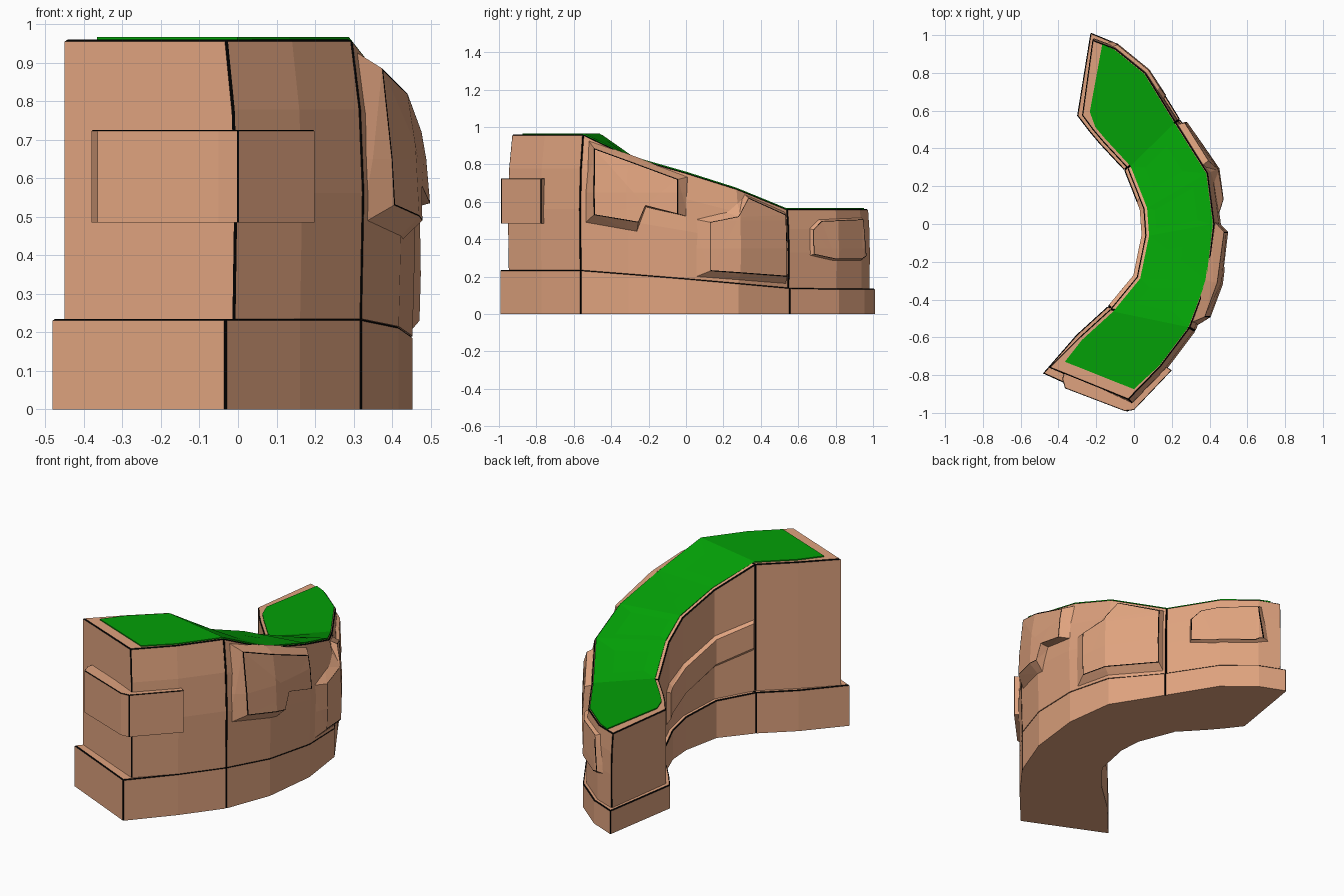
import bpy, bmesh
from mathutils import Vector

cube = bpy.data.objects.get("Cube")
if cube:
    bpy.data.objects.remove(cube, do_unlink=True)


def material(name, rgb):
    m = bpy.data.materials.new(name)
    m.use_nodes = True
    m.diffuse_color = (*rgb, 1)
    bsdf = m.node_tree.nodes["Principled BSDF"]
    bsdf.inputs["Base Color"].default_value = (*rgb, 1)
    bsdf.inputs["Roughness"].default_value = 0.9
    return m


CLAY = material("clay_tan", (0.74, 0.365, 0.21))
GRASS = material("grass_green", (0.001, 0.35, 0.002))
INK = material("seam_black", (0.0, 0.0, 0.0))

# Stations along the curved wall: convex edge, concave edge, wall top, base top
STATIONS = [
    ((-0.03, -0.93), (-0.45, -0.76), 0.96, 0.235),
    ((0.14, -0.755), (-0.29, -0.60), 0.96, 0.235),
    ((0.295, -0.55), (-0.125, -0.45), 0.96, 0.235),
    ((0.39, -0.30), (0.015, -0.28), 0.84, 0.215),
    ((0.425, 0.0), (0.06, -0.06), 0.755, 0.19),
    ((0.39, 0.27), (0.05, 0.08), 0.67, 0.165),
    ((0.22, 0.54), (-0.035, 0.295), 0.56, 0.14),
    ((0.06, 0.80), (-0.165, 0.435), 0.56, 0.135),
    ((-0.10, 0.93), (-0.22, 0.50), 0.56, 0.135),
    ((-0.22, 0.975), (-0.275, 0.575), 0.56, 0.135),
]
LAST = len(STATIONS) - 1
SECTIONS = {"front": (0, 2), "middle": (2, 6), "back": (6, LAST)}
PROFILE = [(0, 0.028), (0.45, 0.035), (0.75, 0.025), (1, 0)]


def lerp_table(table, t):
    for (a, va), (b, vb) in zip(table, table[1:]):
        if t <= b:
            return va + (vb - va) * max(0, (t - a) / (b - a))
    return table[-1][1]


def normal(i, side):
    """Outward plan direction at station i; side 0 is convex, 1 concave."""
    a = Vector(STATIONS[max(i - 1, 0)][side])
    b = Vector(STATIONS[min(i + 1, LAST)][side])
    d = (b - a).normalized()
    return Vector((d.y, -d.x)) * (1 if side == 0 else -1)


def edge(i, side, offset, ends=((0, 0), (0, 0))):
    p = Vector(STATIONS[i][side]) + normal(i, side) * offset
    if i == 0:
        p += Vector(ends[0])
    if i == LAST:
        p += Vector(ends[1])
    return p


def finish(name, bm, mat):
    me = bpy.data.meshes.new(name)
    bm.to_mesh(me)
    bm.free()
    me.materials.append(mat)
    me.materials.append(INK)
    ob = bpy.data.objects.new(name, me)
    bpy.context.collection.objects.link(ob)


def has_seam(e):
    """Sharp edges get a dark chamfer, except undersides and the concave end corners."""
    if e.calc_face_angle(0) < 0.5 or any(f.normal.z < -0.8 for f in e.link_faces):
        return False
    a, b = (v.co for v in e.verts)
    return not (abs(a.z - b.z) > 0.05 and a.x < -0.25)


def loft(name, rings, mat, seam=0):
    bm = bmesh.new()
    rows = [[bm.verts.new(p) for p in ring] for ring in rings]
    n = len(rows[0])
    for a, b in zip(rows, rows[1:]):
        for k in range(n):
            m = (k + 1) % n
            if k == n - 3:  # twisted top face: same diagonal on wall and grass
                bm.faces.new((a[k], a[m], b[m]))
                bm.faces.new((a[k], b[m], b[k]))
            else:
                bm.faces.new((a[k], a[m], b[m], b[k]))
    bm.faces.new(rows[0])
    bm.faces.new(rows[-1])
    bmesh.ops.recalc_face_normals(bm, faces=bm.faces)
    if seam:
        bmesh.ops.bevel(bm, geom=[e for e in bm.edges if has_seam(e)], offset=seam,
                        segments=1, affect='EDGES', clamp_overlap=True, material=1)
    finish(name, bm, mat)


def bulge_scale(i):
    return 0.3 if i > 6 else 1 - 0.5 * (i == 6)


def wall_ring(i):
    zt, zb = STATIONS[i][2:]
    ring = [(*edge(i, 0, off * bulge_scale(i)), zb + (zt - zb) * t) for t, off in PROFILE]
    inner = edge(i, 1, 0)
    return ring + [(*inner, zt), (*inner, zb)]


def slab_ring(i, outer, inner, low, high, ends):
    o, c = edge(i, 0, outer, ends[0]), edge(i, 1, inner, ends[1])
    return [(*o, low), (*o, high), (*c, high), (*c, low)]


# Wall, base and grass for each of the three sections
base_ends = [((-0.022, -0.045), (-0.02, 0.012)), ((-0.018, -0.045), (-0.01, 0.01))]
grass_ends = [((0.035, 0.05), (0.055, -0.015)), ((0.07, 0.045), (0.025, 0.007))]
for label, (first, last) in SECTIONS.items():
    span = range(first, last + 1)
    loft(label + "_wall", [wall_ring(i) for i in span], CLAY, 0.005)
    loft(label + "_base",
         [slab_ring(i, 0.028, 0.02, 0, STATIONS[i][3], base_ends) for i in span], CLAY, 0.005)
    loft(label + "_grass",
         [slab_ring(i, -0.008, -0.02, STATIONS[i][2] - 0.003, STATIONS[i][2] + 0.006, grass_ends)
          for i in span], GRASS)


def on_wall(side, y, z, offset):
    """Point on the wall face at depth y and height z, pushed outward."""
    i = 0
    while i < LAST - 1 and STATIONS[i + 1][side][1] < y:
        i += 1
    a, b = STATIONS[i], STATIONS[i + 1]
    t = (y - a[side][1]) / (b[side][1] - a[side][1])
    p = Vector(a[side]).lerp(Vector(b[side]), t)
    n = normal(i, side).lerp(normal(i + 1, side), t).normalized()
    if side == 0:
        zt, zb = (a[k] + (b[k] - a[k]) * t for k in (2, 3))
        scale = bulge_scale(i) + (bulge_scale(i + 1) - bulge_scale(i)) * t
        offset += lerp_table(PROFILE, (z - zb) / (zt - zb)) * scale
    p += n * offset
    return (*p, z)


def panel(name, side, outer, inner, height, border=0):
    """Raised stone plate with sloped sides and a thin dark border, following the wall."""
    bm = bmesh.new()
    cy, cz = (sum(p[k] for p in inner) / len(inner) for k in (0, 1))
    inset = [(y + (cy - y) * border, z + (cz - z) * border) for y, z in inner]
    loops = [[bm.verts.new((x, y, z)) for y, z in pts]
             for x, pts in ((-0.012, outer), (height, inner), (height, inset))]
    n = len(outer)
    for step, (a, b) in enumerate(zip(loops, loops[1:])):
        for k in range(n):
            m = (k + 1) % n
            bm.faces.new((a[k], a[m], b[m], b[k])).material_index = step
    bm.faces.new(loops[-1])
    bmesh.ops.remove_doubles(bm, verts=bm.verts, dist=0.0001)
    bmesh.ops.triangulate(bm, faces=bm.faces)
    cuts = [((0, s[side][1], 0), (0, 1, 0)) for s in STATIONS]
    cuts += [((0, 0, z), (0, 0, 1)) for z in (0.35, 0.5, 0.65)]
    for co, no in cuts:
        bmesh.ops.bisect_plane(bm, geom=bm.verts[:] + bm.edges[:] + bm.faces[:],
                               plane_co=co, plane_no=no)
    for v in bm.verts:
        v.co = on_wall(side, v.co.y, v.co.z, v.co.x)
    bmesh.ops.recalc_face_normals(bm, faces=bm.faces)
    facing = sum(f.normal.x * f.calc_area() for f in bm.faces)
    if (facing < 0) == (side == 0):
        bmesh.ops.reverse_faces(bm, faces=bm.faces)
    finish(name, bm, CLAY)


# Raised plates on the convex face
panel("upper_plate", 0,
      [(-0.535, 0.48), (-0.26, 0.43), (-0.21, 0.57), (0.01, 0.52), (0.02, 0.735), (-0.53, 0.935)],
      [(-0.46, 0.53), (-0.24, 0.49), (-0.205, 0.58), (-0.04, 0.535), (-0.04, 0.72), (-0.47, 0.885)],
      0.048, 0.025)
panel("lower_plate", 0,
      [(0.03, 0.19), (0.03, 0.51), (0.19, 0.55), (0.31, 0.645), (0.53, 0.55), (0.53, 0.15)],
      [(0.12, 0.23), (0.12, 0.49), (0.26, 0.52), (0.32, 0.62), (0.515, 0.53), (0.515, 0.2)],
      0.033, 0.02)
panel("back_plate", 0,
      [(0.65, 0.31), (0.65, 0.46), (0.70, 0.51), (0.94, 0.52), (0.955, 0.30), (0.93, 0.28), (0.78, 0.28)],
      [(0.665, 0.32), (0.665, 0.45), (0.71, 0.495), (0.93, 0.505), (0.94, 0.31), (0.92, 0.295), (0.78, 0.295)],
      0.018, 0.02)

# Sloping plate on the concave face
panel("inner_plate", 1,
      [(-0.445, 0.46), (-0.445, 0.65), (-0.25, 0.57), (0.15, 0.42), (0.15, 0.21)],
      [(-0.44, 0.49), (-0.44, 0.63), (-0.25, 0.55), (0.12, 0.40), (0.12, 0.25)],
      0.02)

# Stone block wrapped around the front corner
block = [(-0.36, -0.75), (-0.38, -0.82), (-0.365, -0.87), (-0.05, -0.99),
         (0.0, -0.985), (0.20, -0.775), (0.17, -0.755), (0.0, -0.85)]
loft("corner_block", [[(x, y, z) for x, y in block] for z in (0.485, 0.725)], CLAY, 0.003)
